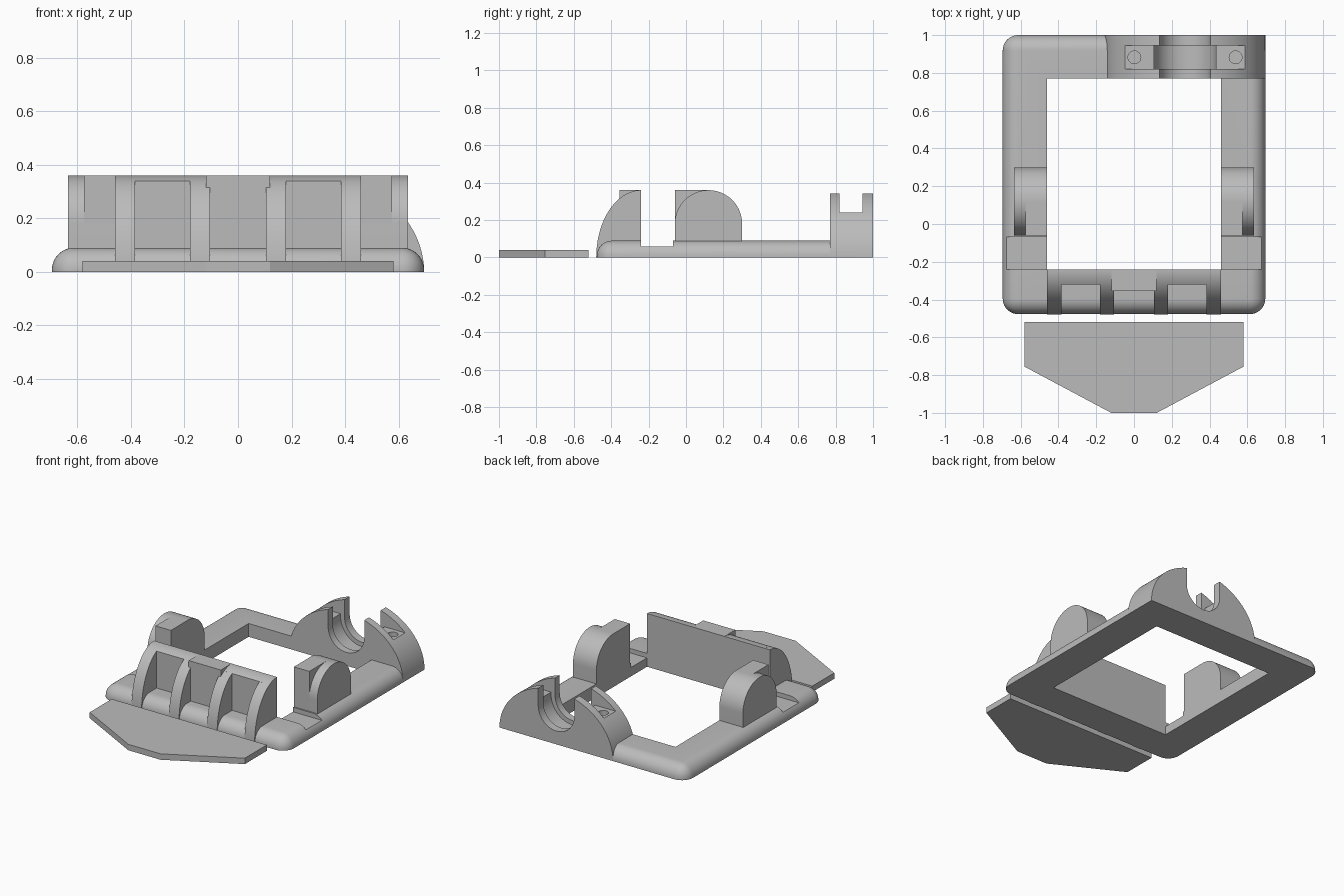
import bpy, bmesh, math

cube = bpy.data.objects.get("Cube")
if cube:
    bpy.data.objects.remove(cube, do_unlink=True)

grey = bpy.data.materials.new("plain_grey")
grey.use_nodes = True
COLOUR = (0.5, 0.5, 0.5, 1)
grey.diffuse_color = COLOUR
grey.node_tree.nodes["Principled BSDF"].inputs["Base Color"].default_value = COLOUR


def finish(name, bm):
    bmesh.ops.recalc_face_normals(bm, faces=bm.faces)
    mesh = bpy.data.meshes.new(name)
    bm.to_mesh(mesh)
    bm.free()
    mesh.materials.append(grey)
    obj = bpy.data.objects.new(name, mesh)
    bpy.context.collection.objects.link(obj)
    return obj


def prism(name, points, axis, lo, hi):
    """Extrude a 2D outline along an axis, keeping the other two in x, y, z order."""
    place = {"x": lambda p, d: (d, p[0], p[1]),
             "y": lambda p, d: (p[0], d, p[1]),
             "z": lambda p, d: (p[0], p[1], d)}[axis]
    bm = bmesh.new()
    a = [bm.verts.new(place(p, lo)) for p in points]
    b = [bm.verts.new(place(p, hi)) for p in points]
    bm.faces.new(a)
    bm.faces.new(b[::-1])
    for i in range(len(a)):
        j = (i + 1) % len(a)
        bm.faces.new((a[i], a[j], b[j], b[i]))
    return finish(name, bm)


def box(name, x0, x1, y0, y1, z0, z1):
    return prism(name, [(x0, y0), (x1, y0), (x1, y1), (x0, y1)], "z", z0, z1)


def arc(cx, cy, rx, ry, start, end, n=32):
    angles = [math.radians(start + (end - start) * i / n) for i in range(n + 1)]
    return [(cx + rx * math.cos(t), cy + ry * math.sin(t)) for t in angles]


def cut(obj, cutter):
    mod = obj.modifiers.new("cut", "BOOLEAN")
    mod.operation, mod.solver, mod.object = "DIFFERENCE", "EXACT", cutter
    bpy.context.view_layer.objects.active = obj
    bpy.ops.object.modifier_apply(modifier=mod.name)
    bpy.data.objects.remove(cutter, do_unlink=True)


def smooth(obj):
    bpy.ops.object.select_all(action="DESELECT")
    obj.select_set(True)
    bpy.context.view_layer.objects.active = obj
    bpy.ops.object.shade_smooth_by_angle(angle=math.radians(30))


HOLE_X, HOLE_FRONT, HOLE_BACK = 0.46, -0.24, 0.77
CLAMP_X, BORE_Z = 0.27, 0.225


def u_slot(radius, y0, y1):
    outline = arc(CLAMP_X, BORE_Z, radius, radius, 180, 360)
    outline += [(CLAMP_X + radius, 0.5), (CLAMP_X - radius, 0.5)]
    return prism("slot_cutter", outline, "y", y0, y1)


# Base frame with rounded outer edges
frame = box("base_frame", -0.695, 0.695, -0.477, 1.0, 0, 0.09)
bm = bmesh.new()
bm.from_mesh(frame.data)
edges = [e for e in bm.edges if max(v.co.z for v in e.verts) > 0.05]
bmesh.ops.bevel(bm, geom=edges, offset=0.082, segments=10, profile=0.5, affect="EDGES")
bm.to_mesh(frame.data)
bm.free()
cut(frame, box("hole_cutter", -HOLE_X, HOLE_X, HOLE_FRONT, HOLE_BACK, -0.1, 0.2))
cut(frame, box("notch_cutter", -1, 1, HOLE_FRONT, -0.07, 0.06, 0.2))
cut(frame, u_slot(0.165, 0.82, 0.945))
smooth(frame)

# Front wall, ribs and centre block
quarter = arc(HOLE_FRONT, 0, 0.24, 0.36, 180, 90, 24) + [(HOLE_FRONT, 0)]
drop = math.degrees(math.acos(-0.08 / 0.24))
panel = [(-0.32, 0)] + arc(HOLE_FRONT, 0, 0.24, 0.36, drop, 90, 8) + [(HOLE_FRONT, 0)]
smooth(prism("front_wall", panel, "x", -0.42, 0.42))
for side, sign in (("left", 1), ("right", -1)):
    for label, inner, outer in (("inner", 0.105, 0.18), ("outer", 0.385, HOLE_X)):
        lo, hi = sorted((sign * inner, sign * outer))
        smooth(prism(f"{side}_{label}_rib", quarter, "x", lo, hi))
box("centre_block", -0.105, 0.105, -0.355, HOLE_FRONT, 0.02, 0.36)
box("centre_cap", -0.12, 0.12, -0.355, HOLE_FRONT, 0.31, 0.36)

# Side humps: an arch with a square block on its inner front half
arch = arc(0.12, 0.18, 0.18, 0.18, 0, 180) + [(-0.06, 0.05), (0.30, 0.05)]
for side, sign in (("left", 1), ("right", -1)):
    lo, hi = sorted((sign * HOLE_X, sign * 0.635))
    smooth(prism(f"{side}_arch", arch, "x", lo, hi))
    lo, hi = sorted((sign * HOLE_X, sign * 0.575))
    box(f"{side}_arch_block", lo, hi, -0.06, 0.12, 0.05, 0.36)

# Rear clamp with a U channel, cross slot and screw holes
clamp = prism("rear_clamp", arc(CLAMP_X, 0, 0.425, 0.362, 0, 180, 48), "y", HOLE_BACK, 1.0)
cut(clamp, u_slot(0.135, 0.7, 1.1))
cut(clamp, u_slot(0.165, 0.82, 0.945))
cut(clamp, box("slot_cutter", -0.3, 0.9, 0.82, 0.945, 0.24, 0.5))
for sign in (-1, 1):
    ring = arc(CLAMP_X + sign * 0.268, 0.8825, 0.034, 0.034, 0, 345, 23)
    cut(clamp, prism("screw_cutter", ring, "z", 0.1, 0.3))
smooth(clamp)

# Loose flat plate in front
plate = [(0.58, -0.52), (0.58, -0.755), (0.12, -1.0)]
prism("front_plate", plate + [(-x, y) for x, y in reversed(plate)], "z", 0, 0.04)
